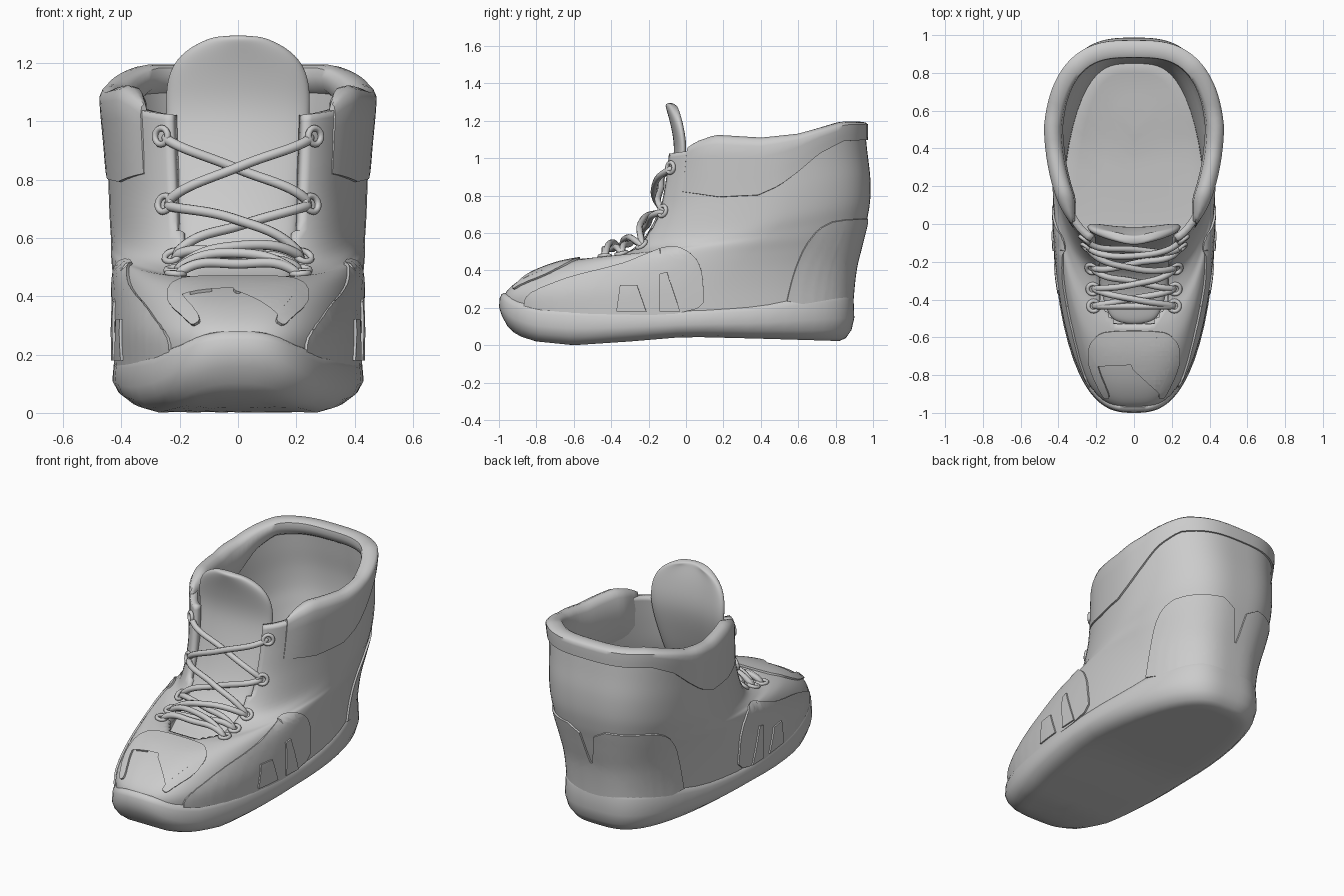
import bpy, bmesh, math
from mathutils import Vector
from mathutils.bvhtree import BVHTree

if "Cube" in bpy.data.objects:
    bpy.data.objects.remove(bpy.data.objects["Cube"])

N = 72
# Angles around the foot, denser at toe and heel
ANG = [u - .3 * math.sin(2 * u) for u in (2 * math.pi * j / N for j in range(N))]


def interp(pts, x):
    if x <= pts[0][0]:
        return pts[0][1]
    for (a, za), (b, zb) in zip(pts, pts[1:]):
        if x <= b:
            return za + (zb - za) * (x - a) / (b - a)
    return pts[-1][1]


def outline(yf, yb, wf, wb, p, t, pb=0.66):
    """Egg-shaped foot outline; t = 0 at the toe, pi at the heel."""
    s = (1 - math.cos(t)) / 2
    w = wf + (wb - wf) * min(1, s * 1.7)
    x = math.copysign(abs(math.sin(t)) ** (p + (pb - p) * s) * w, math.sin(t))
    return x, yf + (yb - yf) * s, s


def finish(name, bm, angle=40):
    me = bpy.data.meshes.new(name)
    bm.to_mesh(me)
    bm.free()
    ob = bpy.data.objects.new(name, me)
    bpy.context.collection.objects.link(ob)
    bpy.ops.object.select_all(action='DESELECT')
    ob.select_set(True)
    bpy.context.view_layer.objects.active = ob
    bpy.ops.object.shade_smooth_by_angle(angle=math.radians(angle))
    return ob


def loft(bm, rows, closed, skip=lambda k, j: False):
    vs = [[bm.verts.new(p) for p in r] for r in rows]
    n = len(rows[0])
    for k in range(len(vs) - 1):
        for j in range(n if closed else n - 1):
            if not skip(k, j):
                i = (j + 1) % n
                bm.faces.new((vs[k][j], vs[k][i], vs[k + 1][i], vs[k + 1][j]))
    return vs


def solidify(ob, thickness, offset):
    m = ob.modifiers.new("thickness", 'SOLIDIFY')
    m.thickness, m.offset = thickness, offset


# Upper: tilted rings (front y, front z, back y, back z, front width, back width, power)
RINGS = [(-.96, .16, .88, .16, .38, .42, .70), (-.97, .27, .89, .30, .38, .425, .70),
         (-.87, .36, .905, .42, .375, .43, .66), (-.71, .43, .93, .52, .38, .435, .62),
         (-.56, .462, .95, .60, .38, .44, .58), (-.42, .472, .97, .68, .38, .44, .56),
         (-.27, .53, .985, .78, .385, .445, .54), (-.18, .69, .985, .90, .39, .45, .52),
         (-.14, .86, .97, 1.03, .395, .455, .50), (-.12, 1.02, .955, 1.17, .40, .465, .49)]


def surf(v, t):
    i = min(int(v), 8)
    f = v - i
    a, b, c, d = (RINGS[max(0, min(9, i + k))] for k in (-1, 0, 1, 2))
    q = [.5 * (2 * B + (C - A) * f + (2 * A - 5 * B + 4 * C - D) * f * f
               + (3 * B - A - 3 * C + D) * f ** 3) for A, B, C, D in zip(a, b, c, d)]
    x, y, s = outline(q[0], q[2], q[4], q[5], q[6], t)
    return Vector((x, y, q[1] + (q[3] - q[1]) * s))


def throat(k, j):
    return k >= 21 and min(j, N - 1 - j) < (3 + k - 21 if k < 24 else 6 if k < 33 else 7)


bm = bmesh.new()
loft(bm, [[surf(k / 5, t) for t in ANG] for k in range(46)], True, throat)
bm.normal_update()
tree = BVHTree.FromBMesh(bm)
solidify(finish("upper", bm), .04, -1)

# Sole with toe spring, arch and rounded edge; its top also forms the footbed
BOTTOM = [(-1, .14), (-.95, .085), (-.88, .045), (-.8, .02), (-.6, 0), (-.3, .02), (0, .045), (.4, .035), (.9, .02)]
TOP = [(-1, .28), (-.93, .24), (-.8, .205), (-.5, .19), (0, .19), (.4, .22), (.6, .26), (.9, .30)]
rows = []
for d, v in [(.36, 0), (.28, 0), (.2, 0), (.13, 0), (.08, 0), (.045, .06), (.015, .22), (0, .45), (.004, .8),
             (.013, .95), (.03, 1), (.1, .97), (.22, .97), (.36, .97)]:
    row = []
    for a in ANG:
        x, y, s = outline(-1, .9, .40, .435, .72, a, .62)
        yi = -.05 + (y + .05) * (1 - d / .95)
        b, t = interp(BOTTOM, yi), interp(TOP, y if d < .05 else yi)
        row.append((x * max(0, 1 - d / .36), yi, b + (t - b) * v))
    rows.append(row)
bm = bmesh.new()
loft(bm, rows, True)
bmesh.ops.remove_doubles(bm, verts=bm.verts, dist=.0008)
finish("sole", bm, 60)

# Padded collar wrapping over the rim
LOW = [(0, .82), (.2, .79), (.4, .80), (.5, .85), (.6, .93), (.7, 1.02), (.83, 1.09), (1, 1.10)]
RIM = [(-.02, 1.04), (.05, 1.09), (.15, 1.125), (.4, 1.11), (.6, 1.13), (.85, 1.195), (1, 1.195)]
SECTION = [(0, -.01), (.01, .010), (.3, .014), (.65, .018), (.85, .018), (.96, .004), (1, -.025),
           (.98, -.055), (.88, -.073), (.6, -.078), (.2, -.065), (0, -.035)]


def at_height(z, t):
    lo, hi = 2, 9
    for _ in range(22):
        mid = (lo + hi) / 2
        lo, hi = (mid, hi) if surf(mid, t).z < z else (lo, mid)
    return lo


rows = []
for k in range(65):
    t = .70 + (2 * math.pi - 1.4) * k / 64
    taper = min(1, .3 + .2 * min(k, 64 - k))
    y = surf(9, t).y
    lo, hi = interp(LOW, y), interp(RIM, y)
    row = []
    for f, o in SECTION:
        z = lo + (hi - lo) * f
        v = at_height(z, t)
        g = surf(v, t + .02) - surf(v, t - .02)
        p = surf(v, t) + Vector((g.y, -g.x, 0)).normalized() * o * taper
        row.append((p.x, p.y, z))
    rows.append(row)
bm = bmesh.new()
vs = loft(bm, rows, False)
bm.faces.new(vs[0])
bm.faces.new(vs[-1][::-1])
bmesh.ops.recalc_face_normals(bm, faces=bm.faces)
finish("collar", bm, 50)

# Tongue: (y, z, half width)
TONGUE = [(-.54, .42, .13), (-.40, .445, .18), (-.25, .51, .20), (-.15, .67, .21), (-.09, .86, .235),
          (-.05, 1.02, .255), (-.065, 1.14, .255), (-.085, 1.22, .215), (-.1, 1.27, .145), (-.105, 1.295, .08)]
bm = bmesh.new()
loft(bm, [[(w * c / 2, y + .03 * (c / 2) ** 2, z) for c in range(-2, 3)] for y, z, w in TONGUE], False)
tongue = finish("tongue", bm, 60)
solidify(tongue, .05, -.6)
sub = tongue.modifiers.new("rounding", 'SUBSURF')
sub.levels = sub.render_levels = 3


# Overlay panels: flat outlines cut into a grid and wrapped on the upper
def panel(name, pts, ray, lift, step=.025, rounds=2):
    for _ in range(rounds):  # soften the outline corners
        pts = [(a[0] + (b[0] - a[0]) * f, a[1] + (b[1] - a[1]) * f)
               for a, b in zip(pts, pts[1:] + pts[:1]) for f in (.2, .8)]
    bm = bmesh.new()
    bm.faces.new([bm.verts.new((a, b, 0)) for a, b in pts])
    bmesh.ops.triangulate(bm, faces=bm.faces)
    for ax in (0, 1):
        lo, hi = min(p[ax] for p in pts), max(p[ax] for p in pts)
        no = Vector((1 - ax, ax, 0))
        for i in range(1, math.ceil((hi - lo) / step)):
            bmesh.ops.bisect_plane(bm, geom=bm.verts[:] + bm.edges[:] + bm.faces[:],
                                   plane_co=no * (lo + i * step), plane_no=no)
    bmesh.ops.remove_doubles(bm, verts=bm.verts, dist=.002)
    # two shells along the body normal, joined at the border
    inner = {}
    for v in bm.verts:
        o, d = ray(v.co.x, v.co.y)
        hit = tree.ray_cast(o, d)
        p, n = hit[:2] if hit[0] else tree.find_nearest(o + d * 1.6)[:2]
        v.co = p + n * lift
        inner[v] = p - n * .01
    border = [e for e in bm.edges if e.is_boundary]
    low = {v: bm.verts.new(inner[v]) for e in border for v in e.verts}
    for e in border:
        a, b = e.verts
        bm.faces.new((a, b, low[b], low[a]))
    bmesh.ops.recalc_face_normals(bm, faces=bm.faces)
    for f in bm.faces[:1]:
        if f.normal.dot(tree.find_nearest(f.calc_center_median())[1]) < 0:
            bmesh.ops.reverse_faces(bm, faces=bm.faces)
    finish(name, bm)


def side_ray(sx):
    return lambda y, z: (Vector((2 * sx, y, z)), Vector((-sx, 0, 0)))


def top_ray(x, y):
    return Vector((x, y, 2)), Vector((0, 0, -1))


def heel_ray(a, z):
    d = Vector((math.cos(a), math.sin(a), 0))
    return Vector((0, .45, z)) + d * 2, -d


SIDE = [(-.86, .16), (-.86, .27), (-.62, .365), (-.35, .43), (-.17, .50), (-.08, .525), (0, .51),
        (.06, .46), (.09, .38), (.10, .16)]
BARS = [[(-.37, .18), (-.35, .32), (-.26, .32), (-.21, .18)], [(-.14, .18), (-.14, .38), (-.10, .39), (-.03, .18)]]
for sx, label in ((1, "right"), (-1, "left")):
    panel("side_panel_" + label, SIDE, side_ray(sx), .011)
    for i, bar in enumerate(BARS):
        panel(f"side_bar_{label}_{i + 1}", bar, side_ray(sx), .02, rounds=0)

half = [(0, -.81), (.05, -.60), (.15, -.60), (.19, -.66), (.19, -.76), (.12, -.92),
        (.16, -.92), (.235, -.76), (.24, -.64), (.18, -.575), (.08, -.565)]
panel("toe_overlay", half + [(-x, y) for x, y in half[:0:-1]], top_ray, .011)

hc = [(.22, .20), (.33, .38), (.46, .53), (.60, .62), (.80, .67), (1.46, .68), (1.55, .44)]
panel("heel_counter", hc + [(math.pi - a, z) for a, z in hc[::-1]], heel_ray, .011, .04, 1)

# Eyelets and criss-cross laces
eyes = {}
for i, v in enumerate((4.55, 5.2, 5.95, 7.1, 8.45)):
    for sx in (1, -1):
        p = surf(v, sx * (.37 if i < 3 else .43))
        n = tree.find_nearest(p)[1]
        eyes[sx, i] = (p, n)
        bpy.ops.mesh.primitive_torus_add(location=p + n * .006, rotation=n.to_track_quat('Z', 'Y').to_euler(),
                                         major_radius=.028, minor_radius=.011, major_segments=16, minor_segments=8)
        bpy.context.object.name = f"eyelet_{'right' if sx > 0 else 'left'}_{i + 1}"
        bpy.ops.object.shade_smooth()


def lace(name, a, b, bulge):
    (p, n), (q, m) = a, b
    out = Vector((0, n.y + m.y, n.z + m.z)).normalized()
    pts = [p - n * .02, p + n * .022 + (q - p) * .07, (p + q) / 2 + out * bulge,
           q + m * .022 + (p - q) * .07, q - m * .02]
    cu = bpy.data.curves.new(name, 'CURVE')
    cu.dimensions, cu.bevel_depth, cu.bevel_resolution = '3D', .017, 3
    cu.use_fill_caps = True
    sp = cu.splines.new('BEZIER')
    sp.bezier_points.add(4)
    for bp, co in zip(sp.bezier_points, pts):
        bp.co = co
        bp.handle_left_type = bp.handle_right_type = 'AUTO'
    bpy.context.collection.objects.link(bpy.data.objects.new(name, cu))


lace("lace_bottom", eyes[1, 0], eyes[-1, 0], .04)
for i in range(4):
    for sx in (1, -1):
        over = sx * (-1) ** i > 0
        lace(f"lace_{i + 1}_{'over' if over else 'under'}", eyes[sx, i], eyes[-sx, i + 1], .07 if over else .035)
